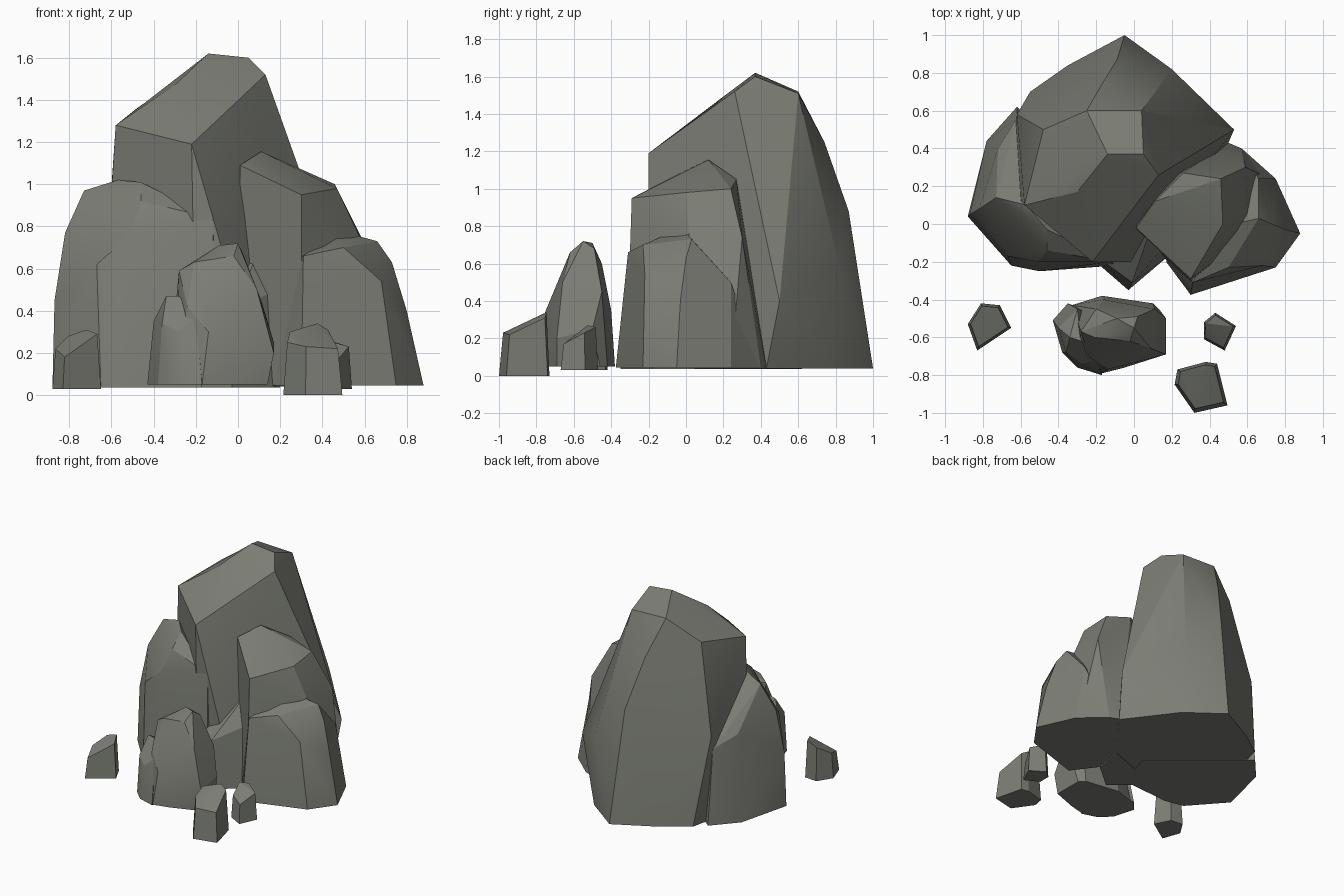
import bpy, bmesh, math

stone = bpy.data.materials.new("grey_green_stone")
stone.diffuse_color = (0.2, 0.208, 0.178, 1)


def rock(name, points, smooth=22):
    """Faceted boulder: convex hull of its corner points."""
    bm = bmesh.new()
    for p in points:
        bm.verts.new(p)
    hull = bmesh.ops.convex_hull(bm, input=bm.verts[:])
    loose = [v for v in bm.verts if not v.link_faces]
    bmesh.ops.delete(bm, geom=loose, context='VERTS')
    bmesh.ops.dissolve_limit(bm, angle_limit=math.radians(5),
                             verts=bm.verts[:], edges=bm.edges[:])
    bmesh.ops.recalc_face_normals(bm, faces=bm.faces[:])
    me = bpy.data.meshes.new(name)
    bm.to_mesh(me)
    bm.free()
    me.materials.append(stone)
    ob = bpy.data.objects.new(name, me)
    bpy.context.collection.objects.link(ob)
    bpy.ops.object.select_all(action='DESELECT')
    ob.select_set(True)
    bpy.context.view_layer.objects.active = ob
    bpy.ops.object.shade_smooth_by_angle(angle=math.radians(smooth))
    return ob


def base(outline, z):
    return [(x, y, z) for x, y in outline]


def pebble(name, outline, z0, tops, taper=0.86):
    """Small stump: outline at the ground, tapered to a slanted top."""
    cx = sum(p[0] for p in outline) / len(outline)
    cy = sum(p[1] for p in outline) / len(outline)
    top = [(cx + (x - cx) * taper, cy + (y - cy) * taper, z)
           for (x, y), z in zip(outline, tops)]
    rock(name, base(outline, z0) + top)


# Tall main boulder
rock("main_boulder", [
    (-.58, .1, 1.28), (-.22, -.2, 1.19), (.13, .26, 1.52), (.05, .37, 1.6),
    (-.14, .37, 1.62), (-.3, .17, 1.47), (-.48, .5, 1.36), (-.25, .6, 1.52),
    (.04, .6, 1.51), (-.17, .74, 1.25), (-.09, .87, .88), (-.62, .58, .7),
    (.2, .82, .58), (.3, .36, 1.08), (.53, .5, .4), (-.02, -.2, .5),
] + base([(-.05, 1), (-.35, .84), (-.55, .7), (-.66, .2), (-.2, -.2),
          (.02, -.2), (.5, .43), (.22, .8)], .04))

# Left shoulder boulder
rock("left_boulder", [
    (-.73, .14, .97), (-.57, .1, 1.02), (-.46, -.03, 1.01), (-.12, -.2, .84),
    (-.46, -.14, .92), (-.51, -.2, .76), (-.67, -.17, .62), (-.82, .08, .77),
    (-.87, .05, .45), (-.62, .56, .6), (-.72, .4, .68),
] + base([(-.88, .04), (-.65, -.22), (-.5, -.25), (-.1, -.22), (.0, .1),
          (-.78, .44), (-.62, .62)], .035))

# Right pair of boulders
rock("right_tall_boulder", [
    (.3, -.29, .95), (.47, 0, .98), (.46, .24, 1.0), (.26, .27, 1.05),
    (.11, .12, 1.155), (.01, -.02, 1.09), (.59, .3, .74), (.6, .02, .7),
] + base([(.3, -.32), (.16, -.19), (.01, -.03), (.1, .3), (.5, .43),
          (.57, .4), (.72, .24), (.7, 0)], .045))
rock("right_low_boulder", [
    (.31, -.31, .66), (.44, -.07, .77), (.53, 0, .765), (.66, .03, .73),
    (.73, 0, .63), (.8, -.03, .4), (.68, -.22, .54), (.5, -.23, .7),
    (.22, -.05, .62), (.66, .24, .5),
] + base([(.88, -.05), (.75, -.23), (.3, -.375), (.17, -.2), (.3, .2),
          (.57, .4), (.75, .24)], .045))

# Ledge wedged between the big boulders
rock("middle_ledge", [
    (-.01, -.31, .4), (.18, -.1, .5), (.08, -.05, .65), (-.16, -.2, .42),
] + base([(-.03, -.35), (.17, -.18), (.2, .05), (-.2, -.1), (-.18, -.22)], .035))

# Front boulder and the chunk leaning on it
rock("front_boulder", [
    (-.28, -.57, .59), (-.21, -.6, .63), (-.09, -.5, .71), (0, -.55, .72),
    (.02, -.49, .68), (-.2, -.45, .6), (-.02, -.62, .66), (-.24, -.7, .42),
    (-.14, -.77, .3), (.09, -.66, .5), (.17, -.69, .2), (.17, -.5, .25),
    (.11, -.45, .45), (-.16, -.4, .35),
] + base([(-.17, -.79), (-.05, -.76), (.14, -.69), (.14, -.46), (.1, -.42),
          (-.17, -.38), (-.33, -.43), (-.3, -.7)], .05))
rock("front_side_chunk", [
    (-.34, -.6, .47), (-.28, -.62, .47), (-.2, -.72, .37), (-.4, -.55, .35),
    (-.36, -.68, .34), (-.3, -.45, .38), (-.28, -.74, .3),
] + base([(-.43, -.51), (-.38, -.68), (-.3, -.76), (-.17, -.8), (-.15, -.5),
          (-.35, -.42)], .05))

# Three small stones
pebble("left_small_stone",
       [(-.81, -.42), (-.71, -.43), (-.65, -.55), (-.83, -.67), (-.88, -.53)],
       .03, [.28, .31, .29, .18, .22])
pebble("right_small_stone",
       [(.43, -.47), (.54, -.54), (.48, -.67), (.37, -.61), (.37, -.52)],
       .03, [.26, .23, .17, .2, .27])
pebble("front_small_stone",
       [(.38, -.73), (.44, -.74), (.495, -.96), (.32, -1), (.215, -.85), (.23, -.77)],
       0, [.34, .31, .22, .23, .25, .3])
